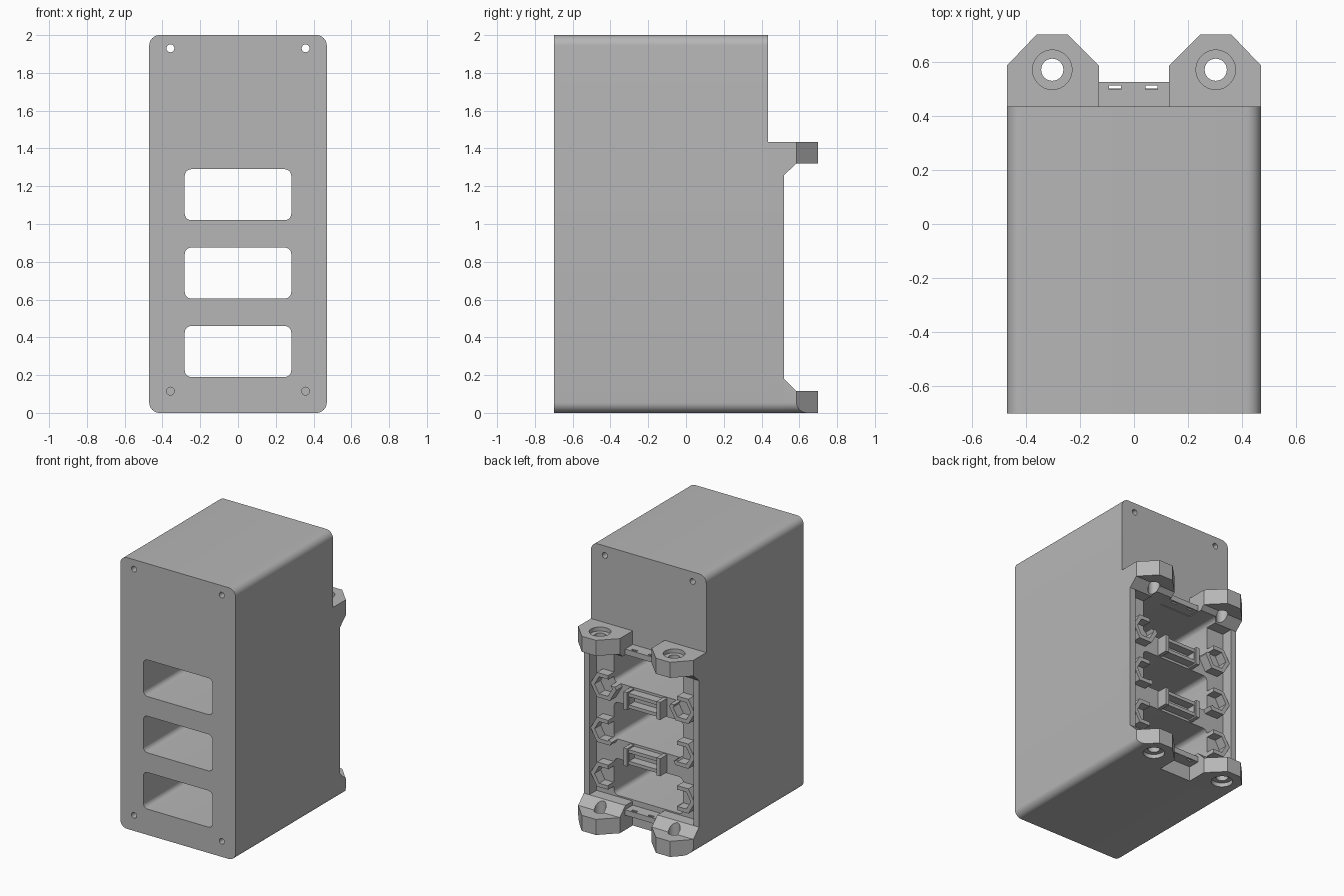
import bpy
import bmesh
import math

cube = bpy.data.objects.get("Cube")
if cube:
    bpy.data.objects.remove(cube, do_unlink=True)

grey = bpy.data.materials.new("plain_grey")
grey.use_nodes = True
colour = (0.47, 0.47, 0.47, 1)
grey.diffuse_color = colour
grey.node_tree.nodes["Principled BSDF"].inputs["Base Color"].default_value = colour

W, BACK, RIM = 0.47, 0.435, 0.52      # half width, rear face, rear rim
WINDOWS = (0.325, 0.74, 1.155)


def prism(name, points, axis, lo, hi):
    """Extrude a 2D outline along one axis."""
    place = {"x": lambda a, b, t: (t, a, b),
             "y": lambda a, b, t: (a, t, b),
             "z": lambda a, b, t: (a, b, t)}[axis]
    bm = bmesh.new()
    low = [bm.verts.new(place(a, b, lo)) for a, b in points]
    high = [bm.verts.new(place(a, b, hi)) for a, b in points]
    bm.faces.new(low)
    bm.faces.new(high)
    n = len(points)
    for i in range(n):
        bm.faces.new((low[i], low[(i + 1) % n], high[(i + 1) % n], high[i]))
    bmesh.ops.recalc_face_normals(bm, faces=bm.faces)
    mesh = bpy.data.meshes.new(name)
    bm.to_mesh(mesh)
    bm.free()
    ob = bpy.data.objects.new(name, mesh)
    mesh.materials.append(grey)
    bpy.context.collection.objects.link(ob)
    return ob


def rect(a0, a1, b0, b1):
    return [(a0, b0), (a1, b0), (a1, b1), (a0, b1)]


def rounded(a0, a1, b0, b1, r, seg=8):
    corners = ((a1 - r, b1 - r), (a0 + r, b1 - r), (a0 + r, b0 + r), (a1 - r, b0 + r))
    return [(a + r * math.cos(t), b + r * math.sin(t))
            for q, (a, b) in enumerate(corners)
            for t in (math.pi / 2 * (q + k / seg) for k in range(seg + 1))]


def ngon(a, b, r, n, turn=0.0):
    return [(a + r * math.cos(2 * math.pi * k / n + turn),
             b + r * math.sin(2 * math.pi * k / n + turn)) for k in range(n)]


def combine(ob, other, operation="DIFFERENCE"):
    """Apply a boolean and discard the helper."""
    mod = ob.modifiers.new("cut", "BOOLEAN")
    mod.operation = operation
    mod.solver = "EXACT"
    mod.object = other
    bpy.context.view_layer.objects.active = ob
    bpy.ops.object.modifier_apply(modifier=mod.name)
    bpy.data.objects.remove(other, do_unlink=True)


def cut_windows(ob):
    for z in WINDOWS:
        combine(ob, prism("cutter", rounded(-0.282, 0.282, z - 0.135, z + 0.135, 0.035),
                          "y", -0.8, 0.8))


shell = rounded(-W, W, 0, 2, 0.055)
parts = []

# Main housing with window tunnels and corner screw holes
body = prism("body", shell, "y", -0.7, BACK)
cut_windows(body)
for x in (-0.358, 0.358):
    combine(body, prism("cutter", ngon(x, 1.93, 0.021, 20), "y", -0.8, 0.8))
    combine(body, prism("cutter", ngon(x, 0.115, 0.021, 20), "y", -0.8, 0.42))
parts.append(body)

for side, s in (("left", 1), ("right", -1)):
    # Side rims around the rear recess
    rim = prism(side + "_rear_rim", rect(*sorted((s * 0.425, s * W)), 0, 1.43),
                "y", BACK - 0.01, RIM)
    combine(rim, prism("cutter", shell, "y", -0.8, 0.8), "INTERSECT")
    parts.append(rim)

    # Mounting lugs with sloped braces, counterbores and clipped corners
    outline = [(s * x, y) for x, y in ((0.13, 0.42), (W, 0.42), (W, 0.585),
                                      (0.36, 0.7), (0.245, 0.7), (0.13, 0.585))]
    for level, outer, inner, brace, sink in (("upper", 1.435, 1.32, 1.26, 1.405),
                                             ("lower", 0, 0.115, 0.18, 0.03)):
        lug = prism(f"{level}_{side}_lug", outline, "z",
                    min(outer, brace), max(outer, brace))
        profile = [(0.4, outer), (0.75, outer), (0.75, inner),
                   (0.585, inner), (RIM, brace), (0.4, brace)]
        combine(lug, prism("helper", profile, "x", -1, 1), "INTERSECT")
        combine(lug, prism("helper", shell, "y", -0.8, 0.8), "INTERSECT")
        x, y = s * 0.302, 0.57
        combine(lug, prism("cutter", ngon(x, y, 0.041, 32), "z", -0.1, 1.6))
        far = outer + (0.1 if level == "upper" else -0.1)
        combine(lug, prism("cutter", ngon(x, y, 0.073, 32), "z",
                           min(sink, far), max(sink, far)))
        cut_windows(lug)
        parts.append(lug)

    # Hexagonal sockets, opened where they meet the windows
    for k, z in enumerate((0.34, 0.67, 1.0)):
        socket = prism(f"{side}_hex_socket_{k + 1}", ngon(s * 0.32, z, 0.105, 6),
                       "y", BACK - 0.01, 0.505)
        combine(socket, prism("cutter", ngon(s * 0.32, z, 0.072, 6), "y", BACK, 0.6))
        cut_windows(socket)
        parts.append(socket)

# Trays on the dividers between windows
for k, z in enumerate((0.5325, 0.9475)):
    tray = prism(f"divider_tray_{k + 1}", rect(-0.15, 0.15, z - 0.055, z + 0.055),
                 "y", BACK - 0.01, 0.5)
    combine(tray, prism("cutter", rect(-0.115, 0.115, z - 0.03, z + 0.03), "y", BACK, 0.6))
    parts.append(tray)
    for s in (-1, 1):
        x = s * 0.135
        parts.append(prism(f"divider_post_{k + 1}", rect(x - 0.015, x + 0.015, z - 0.065, z + 0.065),
                           "y", BACK - 0.01, 0.515))

# Cross rails between the lugs
for name, z0, z1 in (("upper_rail", 1.295, 1.335), ("lower_rail", 0.11, 0.15)):
    rail = prism(name, rect(-0.14, 0.14, z0, z1), "y", BACK - 0.01, 0.525)
    middle = (z0 + z1) / 2
    for x in (-0.07, 0.065):
        combine(rail, prism("cutter", rect(x - 0.022, x + 0.022, middle - 0.05, middle + 0.05),
                            "y", 0.497, 0.512))
    parts.append(rail)

# Smooth the rounded surfaces, keep hard edges
bpy.ops.object.select_all(action="DESELECT")
for ob in parts:
    ob.select_set(True)
bpy.context.view_layer.objects.active = body
bpy.ops.object.shade_smooth_by_angle(angle=math.radians(30))
